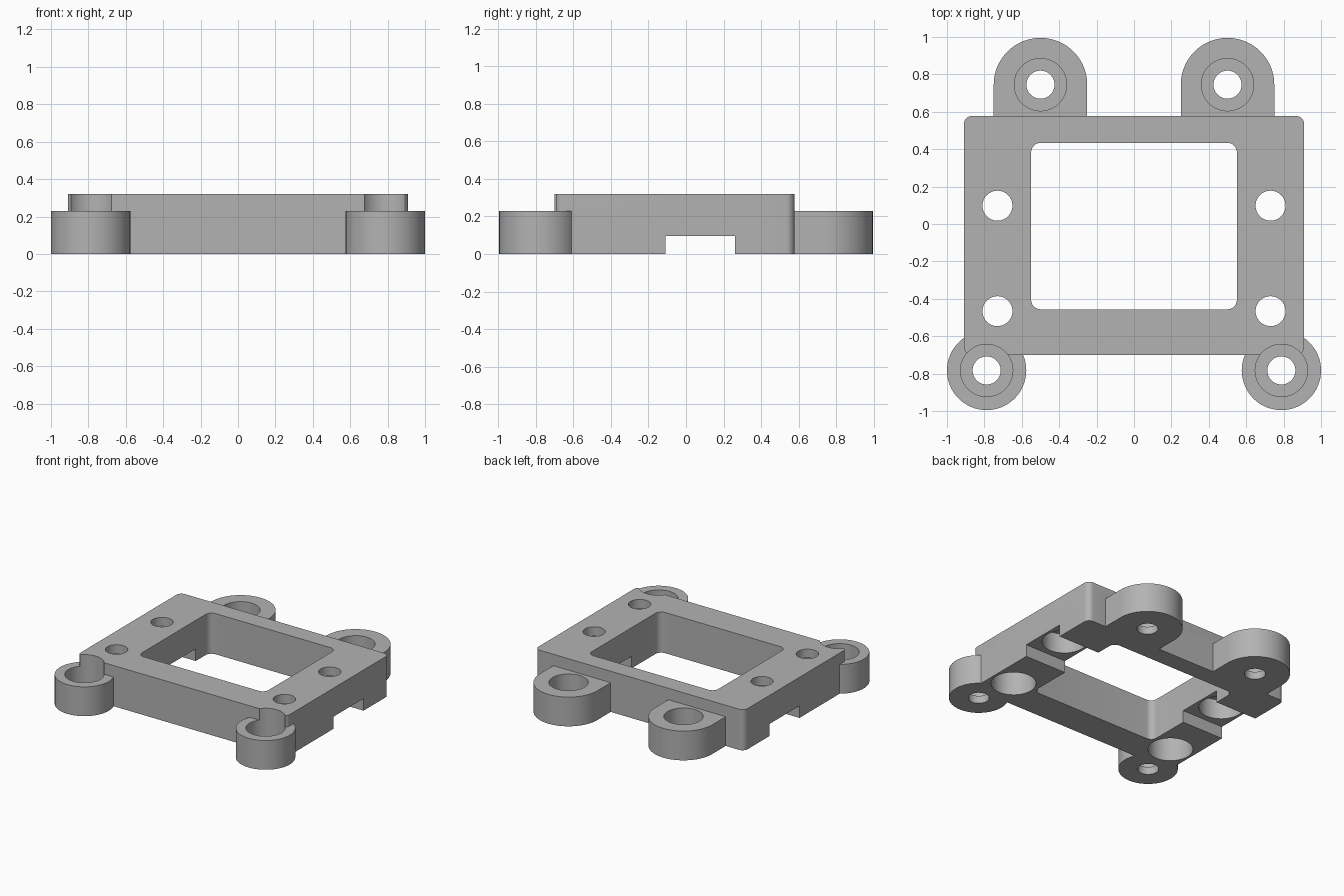
import bpy, bmesh
from math import cos, sin, pi, radians

default = bpy.data.objects.get("Cube")
if default:
    bpy.data.objects.remove(default, do_unlink=True)

grey = bpy.data.materials.new("plain_grey")
grey.use_nodes = True
colour = (0.45, 0.45, 0.45, 1)
grey.diffuse_color = colour
grey.node_tree.nodes["Principled BSDF"].inputs["Base Color"].default_value = colour

HEIGHT, LUG_TOP, LUG_FLOOR = 0.32, 0.23, 0.06


def arc(cx, cy, r, start, end, steps):
    return [(cx + r * cos(start + (end - start) * i / steps),
             cy + r * sin(start + (end - start) * i / steps)) for i in range(steps + 1)]


def circle(cx, cy, r):
    return arc(cx, cy, r, 0, 2 * pi, 64)[:-1]


def rounded_rect(x0, x1, y0, y1, r):
    corners = [(x1 - r, y1 - r), (x0 + r, y1 - r), (x0 + r, y0 + r), (x1 - r, y0 + r)]
    return [p for i, (x, y) in enumerate(corners)
            for p in arc(x, y, r, i * pi / 2, (i + 1) * pi / 2, 8)]


def prism(name, outline, z0, z1):
    bm = bmesh.new()
    base = bm.faces.new([bm.verts.new((x, y, z0)) for x, y in outline])
    top = bmesh.ops.extrude_face_region(bm, geom=[base])["geom"]
    bmesh.ops.translate(bm, vec=(0, 0, z1 - z0),
                        verts=[v for v in top if isinstance(v, bmesh.types.BMVert)])
    bmesh.ops.recalc_face_normals(bm, faces=bm.faces)
    mesh = bpy.data.meshes.new(name)
    bm.to_mesh(mesh)
    bm.free()
    mesh.materials.append(grey)
    obj = bpy.data.objects.new(name, mesh)
    bpy.context.collection.objects.link(obj)
    return obj


def combine(target, tool, operation):
    bpy.context.view_layer.objects.active = target
    mod = target.modifiers.new(operation, "BOOLEAN")
    mod.operation, mod.object, mod.solver = operation, tool, "EXACT"
    bpy.ops.object.modifier_apply(modifier=mod.name)
    bpy.data.objects.remove(tool, do_unlink=True)


def cut(outline, z0, z1):
    combine(frame, prism("cutter", outline, z0, z1), "DIFFERENCE")


# Frame plate
frame = prism("mounting_frame", rounded_rect(-0.91, 0.91, -0.70, 0.578, 0.045), 0, HEIGHT)

# Mounting lugs: straight-sided at the back, round at the front corners
FRONT, BACK = (0.788, -0.783), (0.5, 0.745)
for side in (-1, 1):
    x, y = side * BACK[0], BACK[1]
    tab = arc(x, y, 0.25, 0, pi, 40) + [(x - 0.25, 0.5), (x + 0.25, 0.5)]
    combine(frame, prism("back_lug", tab, 0, LUG_TOP), "UNION")
    front = circle(side * FRONT[0], FRONT[1], 0.212)
    combine(frame, prism("front_lug", front, 0, LUG_TOP), "UNION")

# Central window
cut(rounded_rect(-0.55, 0.55, -0.456, 0.434, 0.05), -0.1, 0.5)

for side in (-1, 1):
    # Lug screw holes, counterbored from above
    for x, y in (FRONT, BACK):
        cut(circle(side * x, y, 0.14), LUG_FLOOR, 0.5)
        cut(circle(side * x, y, 0.075), -0.1, 0.5)
    # Slot under each side rail
    inner, outer = side * 0.5, side * 1.1
    cut([(inner, -0.11), (outer, -0.11), (outer, 0.26), (inner, 0.26)], -0.1, 0.095)
    # Rail holes, counterbored from below
    for y in (0.098, -0.466):
        cut(circle(side * 0.73, y, 0.16), -0.1, 0.25)
        cut(circle(side * 0.73, y, 0.08), -0.1, 0.5)

bpy.ops.object.select_all(action="DESELECT")
frame.select_set(True)
bpy.context.view_layer.objects.active = frame
bpy.ops.object.shade_smooth_by_angle(angle=radians(30))
